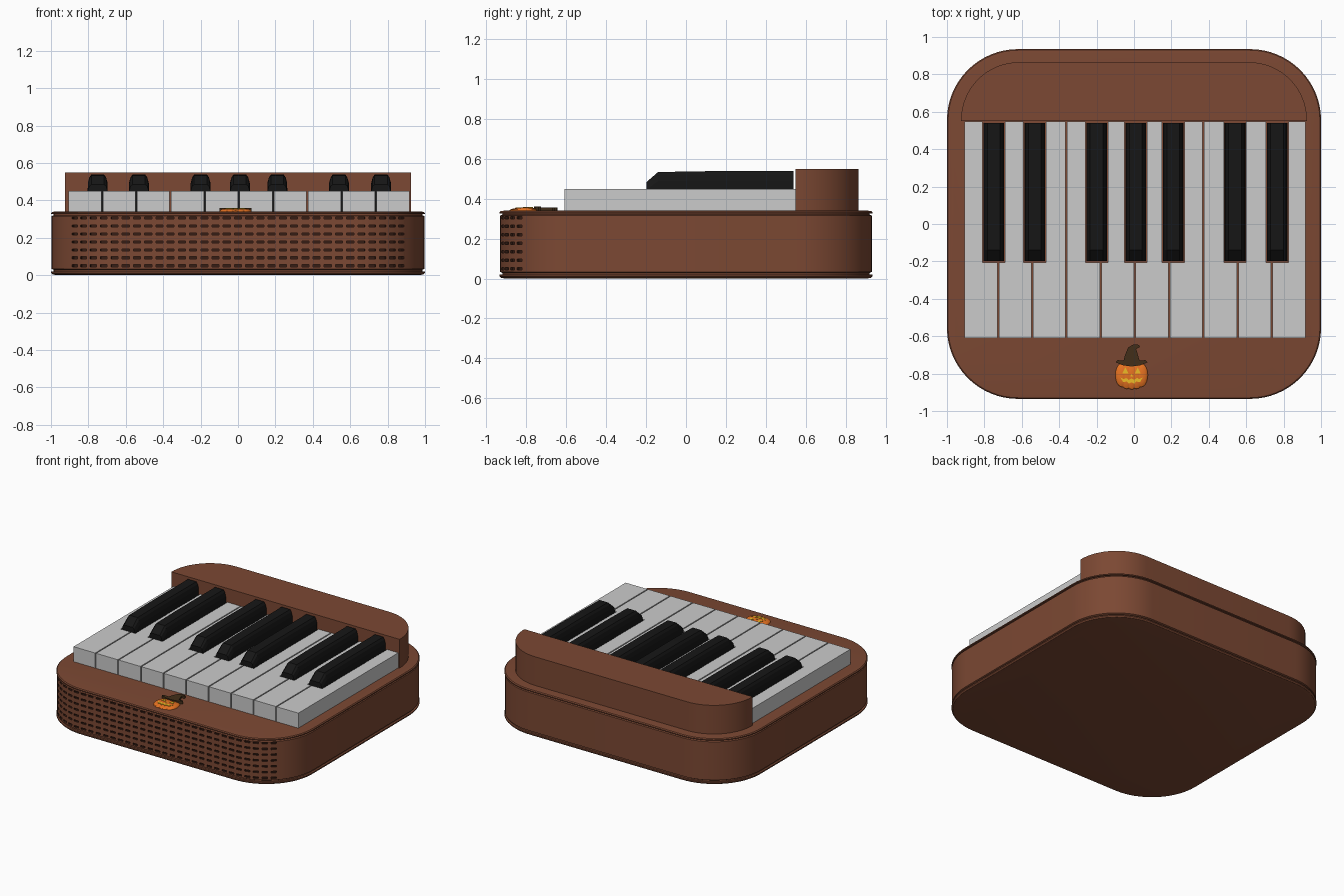
import bpy, bmesh
from math import sin, cos, pi, radians

if "Cube" in bpy.data.objects:
    bpy.data.objects.remove(bpy.data.objects["Cube"])


def material(name, rgb):
    m = bpy.data.materials.new(name)
    m.diffuse_color = (*rgb, 1)
    m.use_nodes = True
    m.node_tree.nodes["Principled BSDF"].inputs["Base Color"].default_value = m.diffuse_color
    return m


BROWN = material("brown_shell", (0.20, 0.065, 0.033))
DARK = material("dark_slot", (0.035, 0.012, 0.007))
BLACK = material("black", (0.008, 0.008, 0.008))
ORANGE = material("orange", (0.80, 0.17, 0.015))
YELLOW = material("yellow", (0.85, 0.50, 0.02))
HAT = material("hat_brown", (0.055, 0.028, 0.010))


def finish(bm, name, mat=None, smooth=True):
    bmesh.ops.recalc_face_normals(bm, faces=bm.faces)
    me = bpy.data.meshes.new(name)
    bm.to_mesh(me)
    bm.free()
    ob = bpy.data.objects.new(name, me)
    bpy.context.collection.objects.link(ob)
    if mat:
        me.materials.append(mat)
    bpy.ops.object.select_all(action='DESELECT')
    ob.select_set(True)
    bpy.context.view_layer.objects.active = ob
    if smooth:
        bpy.ops.object.shade_smooth_by_angle(angle=radians(30))
    return ob


def add_loft(bm, rings):
    """Join equal-length closed rings and cap both ends."""
    vs = [[bm.verts.new(p) for p in r] for r in rings]
    n = len(vs[0])
    for a, b in zip(vs, vs[1:]):
        for i in range(n):
            bm.faces.new((a[i], a[(i + 1) % n], b[(i + 1) % n], b[i]))
    bm.faces.new(vs[0][::-1])
    bm.faces.new(vs[-1])


def loft(name, rings, mat=None, smooth=True):
    bm = bmesh.new()
    add_loft(bm, rings)
    return finish(bm, name, mat, smooth)


def prism(name, outline, z0, z1, mat=None, smooth=False):
    return loft(name, [[(x, y, z) for x, y in outline] for z in (z0, z1)], mat, smooth)


def arc(cx, cy, r, a0, a1, n=16):
    return [(cx + r * cos(radians(a0 + (a1 - a0) * i / n)),
             cy + r * sin(radians(a0 + (a1 - a0) * i / n))) for i in range(n + 1)]


# Shell: rounded rectangle with a rim and groove at top and bottom
HX, HY, R = 1.0, 0.935, 0.38
CX, CY = HX - R, HY - R


def shell_ring(inset, z):
    r = R - inset
    pts = (arc(CX, CY, r, 0, 90) + arc(-CX, CY, r, 90, 180)
           + arc(-CX, -CY, r, 180, 270) + arc(CX, -CY, r, 270, 360))
    return [(x, y, z) for x, y in pts]


profile = [(0.03, 0.0), (0.008, 0.004), (0.0, 0.012), (0.0, 0.02), (0.014, 0.02),
           (0.014, 0.028), (0.003, 0.034), (0.003, 0.315), (0.014, 0.32), (0.014, 0.326),
           (0.0, 0.326), (0.0, 0.332), (0.006, 0.338), (0.02, 0.34)]
body = loft("body_shell", [shell_ring(i, z) for i, z in profile], BROWN)

# Speaker slots cut along the front face and round its corners
bm = bmesh.new()
for col in range(-15, 16):
    s = col * 0.06
    bend = max(0, abs(s) - CX) / R * (1 if s > 0 else -1)
    mx, my = max(-CX, min(CX, s)) + R * sin(bend), -CY - R * cos(bend)
    for row in range(7):
        z = 0.05 + row * 0.0425
        rings = []
        for d in (-0.018, 0.02):
            rings.append([(mx + t * cos(bend) + d * sin(bend),
                           my + t * sin(bend) - d * cos(bend), z + h)
                          for t, h in ((-0.019, -0.006), (0.019, -0.006),
                                       (0.019, 0.006), (-0.019, 0.006))])
        add_loft(bm, rings)
cutter = finish(bm, "slot_cutter", DARK, False)
cutter.hide_render = True
mod = body.modifiers.new("slots", 'BOOLEAN')
mod.operation = 'DIFFERENCE'
mod.solver = 'EXACT'
mod.material_mode = 'TRANSFER'
mod.object = cutter
bpy.context.view_layer.objects.active = body
bpy.ops.object.modifier_apply(modifier=mod.name)
bpy.data.objects.remove(cutter)

# Raised block behind the keys
prism("back_block", [(-0.925, 0.55), (0.925, 0.55)] + arc(0.615, 0.555, 0.31, 0, 90)
      + arc(-0.615, 0.555, 0.31, 90, 180), 0.335, 0.55, BROWN, True)

# White keys, notched beside the black keys
X0, PITCH, GAP = -0.91, 0.183, 0.004
Y0, Y1, YB = -0.61, 0.548, -0.2
blacks = {1: -0.75, 2: -0.53, 4: -0.20, 5: 0.01, 6: 0.21, 8: 0.54, 9: 0.765}
NOTCH = 0.06
for k in range(10):
    a, b = X0 + k * PITCH + GAP, X0 + (k + 1) * PITCH - GAP
    la = blacks[k] + NOTCH if k in blacks else a
    rb = blacks[k + 1] - NOTCH if k + 1 in blacks else b
    outline = [(a, Y0), (b, Y0)]
    if rb != b:
        outline += [(b, YB - 0.005), (rb, YB - 0.005)]
    outline += [(rb, Y1), (la, Y1)]
    if la != a:
        outline += [(la, YB - 0.005), (a, YB - 0.005)]
    prism(f"white_key_{k + 1}", outline, 0.335, 0.45)

# Black keys: tapered sides, chamfered top, sloping front


def black_section(x, y, top, shoulder):
    return [(x - 0.055, y, 0.335), (x + 0.055, y, 0.335), (x + 0.053, y, shoulder - 0.03),
            (x + 0.045, y, shoulder), (x + 0.034, y, top), (x - 0.034, y, top),
            (x - 0.045, y, shoulder), (x - 0.053, y, shoulder - 0.03)]


for k, x in blacks.items():
    loft(f"black_key_{k}", [black_section(x, -0.198, 0.484, 0.476),
                            black_section(x, -0.14, 0.534, 0.518),
                            black_section(x, 0.1, 0.538, 0.522),
                            black_section(x, 0.54, 0.538, 0.522)], BLACK, False)

# Pumpkin ornament: overlapping flattened lobes
PX, PY = -0.013, -0.808
bm = bmesh.new()
for dx, rx, ry in ((-0.05, 0.037, 0.064), (0.05, 0.037, 0.064),
                   (-0.026, 0.04, 0.074), (0.026, 0.04, 0.074), (0, 0.035, 0.078)):
    new = bmesh.ops.create_uvsphere(bm, u_segments=20, v_segments=10, radius=1)['verts']
    for v in new:
        v.co = (PX + dx + v.co.x * rx, PY + v.co.y * ry, 0.34 + v.co.z * 0.016)
finish(bm, "pumpkin", ORANGE)

# Pumpkin face
for name, s in (("left", -1), ("right", 1)):
    prism(f"pumpkin_eye_{name}", [(PX + s * x, PY + y) for x, y in
          ((0.016, 0.008), (0.05, 0.008), (0.033, 0.042))], 0.34, 0.358, YELLOW)
prism("pumpkin_nose", [(PX - 0.008, PY - 0.008), (PX + 0.008, PY - 0.008),
                       (PX, PY + 0.008)], 0.34, 0.358, YELLOW)
mouth = [(-0.06, -0.012), (-0.04, -0.022), (-0.03, -0.014), (-0.015, -0.025), (0, -0.018),
         (0.015, -0.025), (0.03, -0.014), (0.04, -0.022), (0.06, -0.012), (0.045, -0.038),
         (0.025, -0.034), (0.015, -0.046), (0, -0.038), (-0.015, -0.046), (-0.025, -0.034),
         (-0.045, -0.038)]
prism("pumpkin_mouth", [(PX + x, PY + y) for x, y in mouth], 0.34, 0.357, YELLOW)

# Pointed hat: curved brim and bent crown
brim = [(-0.085, 0.068), (-0.045, 0.052), (0, 0.046), (0.045, 0.052), (0.085, 0.068),
        (0.075, 0.08), (0.04, 0.078), (-0.04, 0.078), (-0.075, 0.08)]
prism("hat_brim", [(PX + x, PY + y) for x, y in brim], 0.34, 0.36, HAT)
crown = [(-0.045, 0.07), (0.045, 0.07), (0.032, 0.115), (0.024, 0.14), (0.045, 0.15),
         (0.04, 0.162), (0.01, 0.164), (-0.018, 0.148), (-0.034, 0.11)]
prism("hat_crown", [(PX + x, PY + y) for x, y in crown], 0.34, 0.356, HAT)
